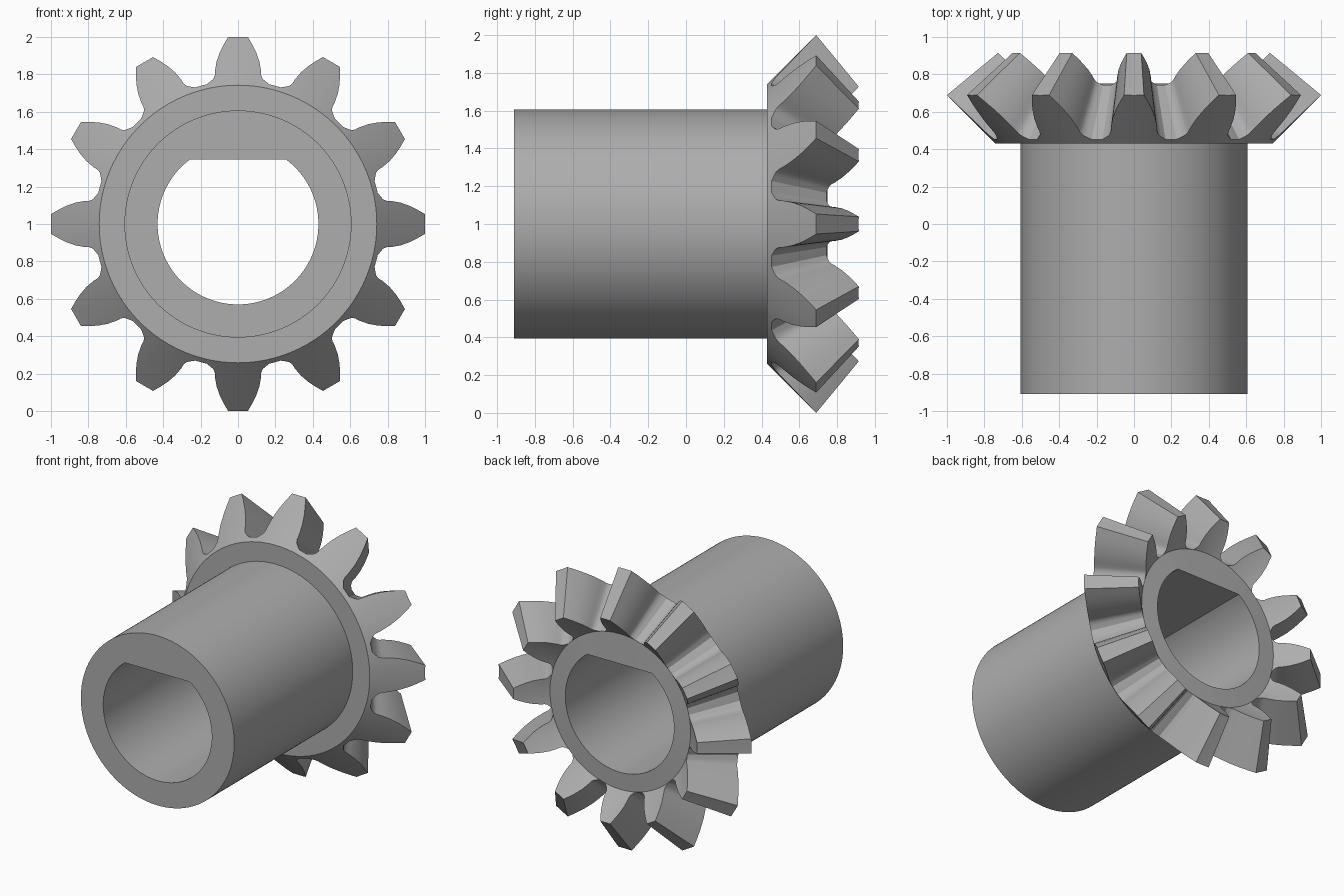
import bpy, bmesh
from math import atan2, hypot, sin, cos, acos, radians, degrees, pi

cube = bpy.data.objects.get("Cube")
if cube:
    bpy.data.objects.remove(cube)

TEETH = 12
PITCH = 2 * pi / TEETH
AXIS_Z = 1.0                     # height of the shaft axis
FRONT, SEAT, BACK = -0.91, 0.43, 0.75
HUB_R, BASE_R, ROOT_R = 0.607, 0.742, 0.765
BORE_R, FLAT = 0.43, 0.345       # bore with a flat at the top
APEX, TOE = 1.515, 0.727         # cone apex and toe scale

# One flank at the wide end of a tooth: half width, height above the axis
FLANK = [(0.053, 1.0), (0.076, 0.96), (0.096, 0.92), (0.114, 0.87), (0.123, 0.82),
         (0.124, 0.795), (0.131, 0.777), (0.147, 0.763), (0.168, 0.746)]

steel = bpy.data.materials.new("grey_steel")
steel.use_nodes = True
GREY = (0.42, 0.42, 0.42, 1)
steel.diffuse_color = GREY
steel.node_tree.nodes["Principled BSDF"].inputs["Base Color"].default_value = GREY


def tooth_outline():
    """Polar outline (angle, radius) of the whole toothed rim."""
    half = [(atan2(x, z), max(ROOT_R, hypot(x, z))) for x, z in FLANK]
    tooth = [(0, 1.0)] + half + [(PITCH / 2, ROOT_R)]
    tooth += [(PITCH - a, r) for a, r in reversed(half)]
    return [(a + k * PITCH, r) for k in range(TEETH) for a, r in tooth]


outline = tooth_outline()
N = len(outline)
even = [2 * pi * i / N for i in range(N)]


def point(a, r, y):
    return (r * sin(a), y, AXIS_Z + r * cos(a))


def circle(r, y, angles=even):
    return [point(a, r, y) for a in angles]


def bore(y):
    corner = acos(FLAT / BORE_R)
    k = round(corner / (2 * pi) * N)
    angles = list(even)
    angles[k], angles[N - k] = corner, 2 * pi - corner
    return [point(a, min(BORE_R, FLAT / cos(a)) if cos(a) > 0.5 else BORE_R, y)
            for a in angles]


def back_cone(radii, scale):
    """Ring on the tooth end cone, scaled towards the apex."""
    return [point(a, r * scale, APEX - (APEX - SEAT - (r - BASE_R)) * scale)
            for (a, _), r in zip(outline, radii)]


def loft(name, rings):
    bm = bmesh.new()
    loops = [[bm.verts.new(p) for p in ring] for ring in rings]
    for a, b in zip(loops, loops[1:]):
        for i in range(N):
            j = (i + 1) % N
            bm.faces.new((a[i], a[j], b[j], b[i]))
    bmesh.ops.remove_doubles(bm, verts=bm.verts, dist=0.0002)
    mesh = bpy.data.meshes.new(name)
    bm.to_mesh(mesh)
    bm.free()
    mesh.materials.append(steel)
    obj = bpy.data.objects.new(name, mesh)
    bpy.context.collection.objects.link(obj)
    bpy.ops.object.select_all(action="DESELECT")
    obj.select_set(True)
    bpy.context.view_layer.objects.active = obj
    bpy.ops.object.shade_smooth_by_angle(angle=radians(28))
    return obj


# Hub sleeve with its through bore
loft("hub_sleeve", [bore(BACK), bore(FRONT), circle(HUB_R, FRONT), circle(HUB_R, SEAT)])

# Toothed bevel rim: front shoulder, wide ends, flanks, narrow ends, back face
radii = [r for _, r in outline]
loft("bevel_teeth", [
    circle(HUB_R, SEAT),
    back_cone([BASE_R] * N, 1),
    back_cone(radii, 1),
    back_cone(radii, TOE),
    back_cone([ROOT_R] * N, TOE),
    bore(BACK),
])
